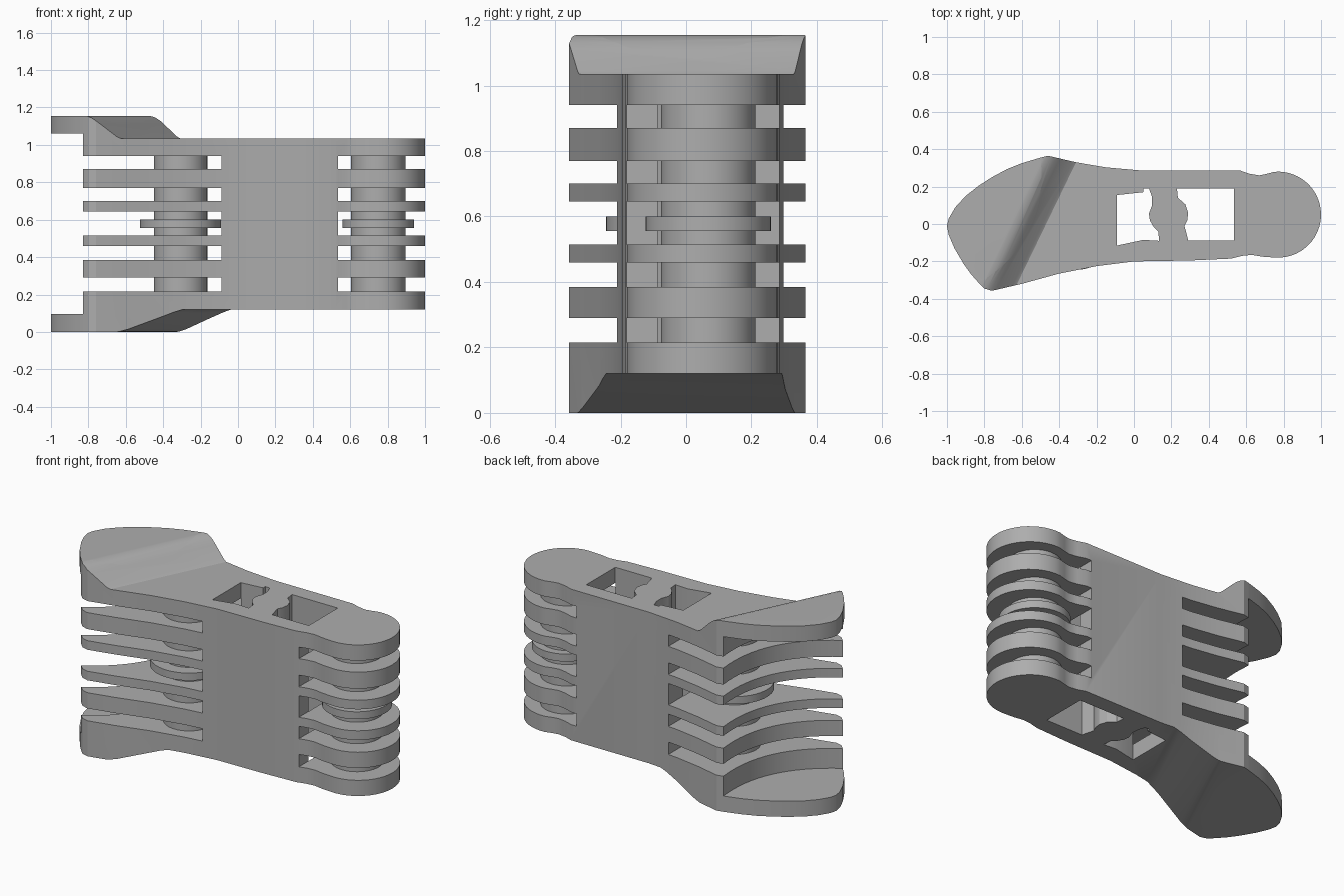
import bpy, bmesh, math
from mathutils import Vector, Matrix

if "Cube" in bpy.data.objects:
    bpy.data.objects.remove(bpy.data.objects["Cube"])

grey = bpy.data.materials.new("plain_grey")
grey.diffuse_color = (0.42, 0.42, 0.42, 1)
grey.use_nodes = True
grey.node_tree.nodes["Principled BSDF"].inputs["Base Color"].default_value = grey.diffuse_color


def prism(name, pts, z0, z1, matrix=None):
    """Extrude a closed 2D outline from z0 to z1."""
    bm = bmesh.new()
    face = bm.faces.new([bm.verts.new((x, y, z0)) for x, y in pts])
    ext = bmesh.ops.extrude_face_region(bm, geom=[face])
    top = [v for v in ext["geom"] if isinstance(v, bmesh.types.BMVert)]
    bmesh.ops.translate(bm, verts=top, vec=(0, 0, z1 - z0))
    if matrix:
        bmesh.ops.transform(bm, matrix=matrix, verts=bm.verts)
    bmesh.ops.recalc_face_normals(bm, faces=bm.faces)
    mesh = bpy.data.meshes.new(name)
    bm.to_mesh(mesh)
    bm.free()
    ob = bpy.data.objects.new(name, mesh)
    bpy.context.collection.objects.link(ob)
    mesh.materials.append(grey)
    return ob


def box(name, x0, x1, z0, z1):
    return prism(name, [(x0, -1), (x1, -1), (x1, 1), (x0, 1)], z0, z1)


def boolean(ob, tool, op="DIFFERENCE"):
    mod = ob.modifiers.new(op.lower(), "BOOLEAN")
    mod.operation, mod.object, mod.solver = op, tool, "EXACT"
    bpy.context.view_layer.objects.active = ob
    bpy.ops.object.modifier_apply(modifier=mod.name)
    bpy.data.objects.remove(tool, do_unlink=True)


def smooth(ob):
    bpy.ops.object.select_all(action="DESELECT")
    ob.select_set(True)
    bpy.context.view_layer.objects.active = ob
    bpy.ops.object.shade_smooth_by_angle(angle=math.radians(25))


# Concave arc at the left end, from back corner to front corner
a, b = Vector((-0.50, 0.355)), Vector((-0.83, -0.315))
n = Vector((0.89, -0.45))
arc = [tuple(a.lerp(b, i / 16) + n * 0.48 * (i / 16) * (1 - i / 16)) for i in range(17)]

# Body outline: front edge, rounded right end, back edge, concave left end
front = [(-0.80, -0.345), (-0.76, -0.357), (-0.60, -0.32), (-0.40, -0.265), (-0.20, -0.225),
         (0, -0.2), (0.3, -0.195), (0.52, -0.185), (0.58, -0.17), (0.63, -0.165), (0.69, -0.175)]
nose = [(0.77 + 0.23 * math.cos(t), 0.05 + 0.23 * math.sin(t))
        for t in (math.radians(-95 + i * 190 / 24) for i in range(25))]
back = [(0.71, 0.268), (0.67, 0.26), (0.62, 0.268), (0.57, 0.285), (0.05, 0.285),
        (-0.15, 0.303), (-0.31, 0.33), (-0.46, 0.365)]
body = prism("link_body", front + nose + back + arc, 0, 1.155)

# Overhanging lips at the top and bottom of the left end
rim = [(-0.60, 0.325), (-0.68, 0.293), (-0.76, 0.25), (-0.83, 0.205), (-0.90, 0.15), (-0.955, 0.09),
       (-0.99, 0.03), (-1.0, -0.01), (-0.99, -0.06), (-0.96, -0.13), (-0.91, -0.215), (-0.87, -0.27)]
lips = [prism("lip", [arc[0]] + rim + arc[:0:-1], z0, z0 + 0.095) for z0 in (0, 1.06)]

# Slanted ramps beside the lips: section (distance, height) swept along the slant
slant = Matrix(((0.9, 0, 0.436, 0), (-0.436, 0, 0.9, 0), (0, 1, 0, 0), (0, 0, 0, 1)))
top_ramp = [(-0.61, 1.157), (-0.58, 1.154), (-0.555, 1.146), (-0.53, 1.13), (-0.51, 1.112), (-0.44, 1.045),
            (-0.423, 1.035), (3, 1.035), (3, 1.4), (-0.61, 1.4)]
low_ramp = [(-0.45, -0.002), (-0.425, 0.003), (-0.39, 0.015), (-0.20, 0.105),
            (-0.16, 0.12), (3, 0.12), (3, -0.3), (-0.45, -0.3)]
for part in [body] + lips:
    boolean(part, prism("ramp_cutter", top_ramp, -2, 2, slant))
    if part is not lips[1]:
        boolean(part, prism("ramp_cutter", low_ramp, -2, 2, slant))

# Through holes either side of the wavy web
left_hole = [(-0.09, -0.115), (0.05, -0.085), (0.135, -0.09), (0.13, -0.04), (0.105, -0.015),
             (0.085, 0.02), (0.08, 0.055), (0.097, 0.10), (0.095, 0.15), (0.08, 0.19),
             (0.05, 0.19), (0.05, 0.17), (-0.09, 0.155)]
right_hole = [(0.23, 0.19), (0.535, 0.19), (0.535, -0.087), (0.29, -0.087), (0.27, -0.01),
              (0.285, 0.02), (0.29, 0.06), (0.275, 0.105), (0.235, 0.14)]
for hole in (left_hole, right_hole):
    boolean(body, prism("hole_cutter", hole, -0.5, 1.6))

# Slots that leave six hinge plates on both ends
for z0, z1 in ((0.215, 0.29), (0.385, 0.46), (0.515, 0.645), (0.70, 0.77), (0.87, 0.94)):
    boolean(body, box("slot_cutter", -2, -0.0895, z0, z1))
    boolean(body, box("slot_cutter", 0.5345, 2, z0, z1))

smooth(body)
for lip, name in zip(lips, ("bottom_lip", "top_lip")):
    lip.name = name
    smooth(lip)


# Hinge pins with a collar in the middle gap
def disc(name, x, y, r, z0, z1):
    ring = [(x + r * math.cos(i * math.tau / 48), y + r * math.sin(i * math.tau / 48)) for i in range(48)]
    smooth(prism(name, ring, z0, z1))


for side, x, y, r, collar in (("left", -0.307, -0.028, 0.143, 0.217), ("right", 0.75, 0.068, 0.145, 0.192)):
    disc(side + "_pin", x, y, r, 0.2, 0.95)
    disc(side + "_collar", x, y, collar, 0.555, 0.60)
